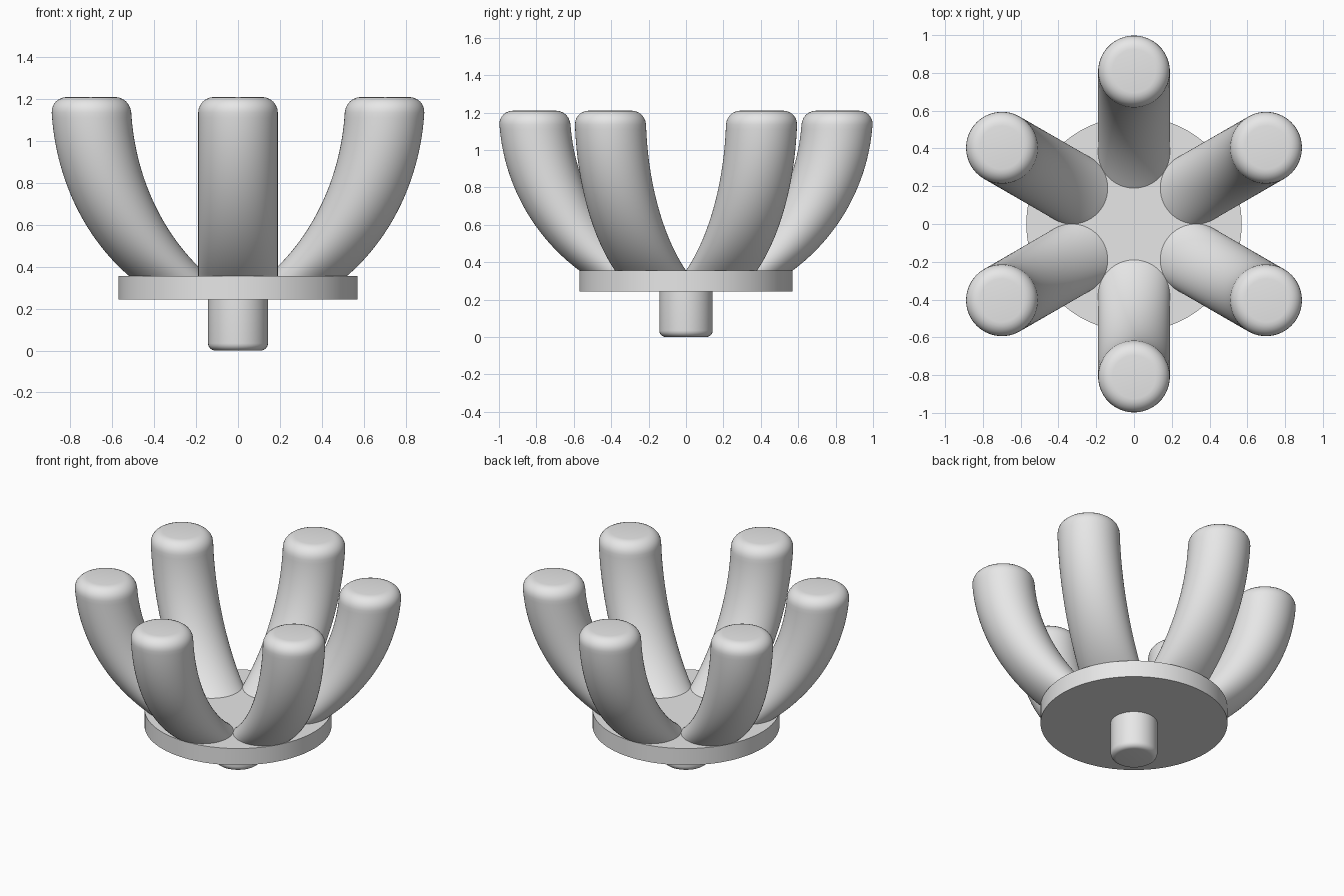
import bpy
import bmesh
from math import sin, cos, pi, radians, sqrt

cube = bpy.data.objects.get("Cube")
if cube:
    bpy.data.objects.remove(cube, do_unlink=True)

grey = bpy.data.materials.new("plain grey")
grey.use_nodes = True
colour = (0.8, 0.8, 0.8, 1)
grey.diffuse_color = colour
grey.node_tree.nodes["Principled BSDF"].inputs["Base Color"].default_value = colour


def stack(name, rings, turn=0.0, sides=64):
    """Join horizontal circles given as (outward offset, height, radius)."""
    bm = bmesh.new()
    loops = []
    for off, z, r in rings:
        loops.append([bm.verts.new((off + r * cos(2 * pi * i / sides),
                                    r * sin(2 * pi * i / sides), z))
                      for i in range(sides)])
    for low, high in zip(loops, loops[1:]):
        for i in range(sides):
            j = (i + 1) % sides
            bm.faces.new((low[i], low[j], high[j], high[i]))
    bm.faces.new(loops[0][::-1])
    bm.faces.new(loops[-1])
    mesh = bpy.data.meshes.new(name)
    bm.to_mesh(mesh)
    bm.free()
    mesh.materials.append(grey)
    obj = bpy.data.objects.new(name, mesh)
    bpy.context.collection.objects.link(obj)
    obj.rotation_euler.z = turn
    bpy.ops.object.select_all(action='DESELECT')
    obj.select_set(True)
    bpy.context.view_layer.objects.active = obj
    bpy.ops.object.shade_smooth_by_angle(angle=radians(30))
    return obj


# Round base plate
PLATE_TOP = 0.355
stack("base_plate", [(0, 0.243, 0.57), (0, PLATE_TOP, 0.57)], sides=96)

# Stem under the plate, with a rounded lower rim
STEM, RIM = 0.143, 0.035
angles = [k * pi / 12 for k in range(7)]
stem = [(0, RIM * (1 - sin(a)), STEM - RIM * (1 - cos(a))) for a in reversed(angles)]
stack("stem", stem + [(0, 0.25, STEM)])

# Six arms sweeping out from the plate and up along an arc
ARM, TOP, REACH, ROOT, ROUND = 0.19, 1.21, 0.81, 0.38, 0.075
rise, run = TOP - PLATE_TOP, REACH - ROOT
bend = (rise ** 2 + run ** 2) / (2 * run)


def offset(z):
    return REACH - bend + sqrt(bend ** 2 - (TOP - z) ** 2)


steps = 32
heights = [PLATE_TOP + (rise - ROUND) * k / steps for k in range(steps)]
arm = [(offset(z), z, ARM) for z in heights]
for a in angles:
    z = TOP - ROUND * (1 - sin(a))
    arm.append((offset(z), z, ARM - ROUND * (1 - cos(a))))
for k in range(6):
    stack(f"arm_{k + 1}", arm, turn=radians(30 + 60 * k))
